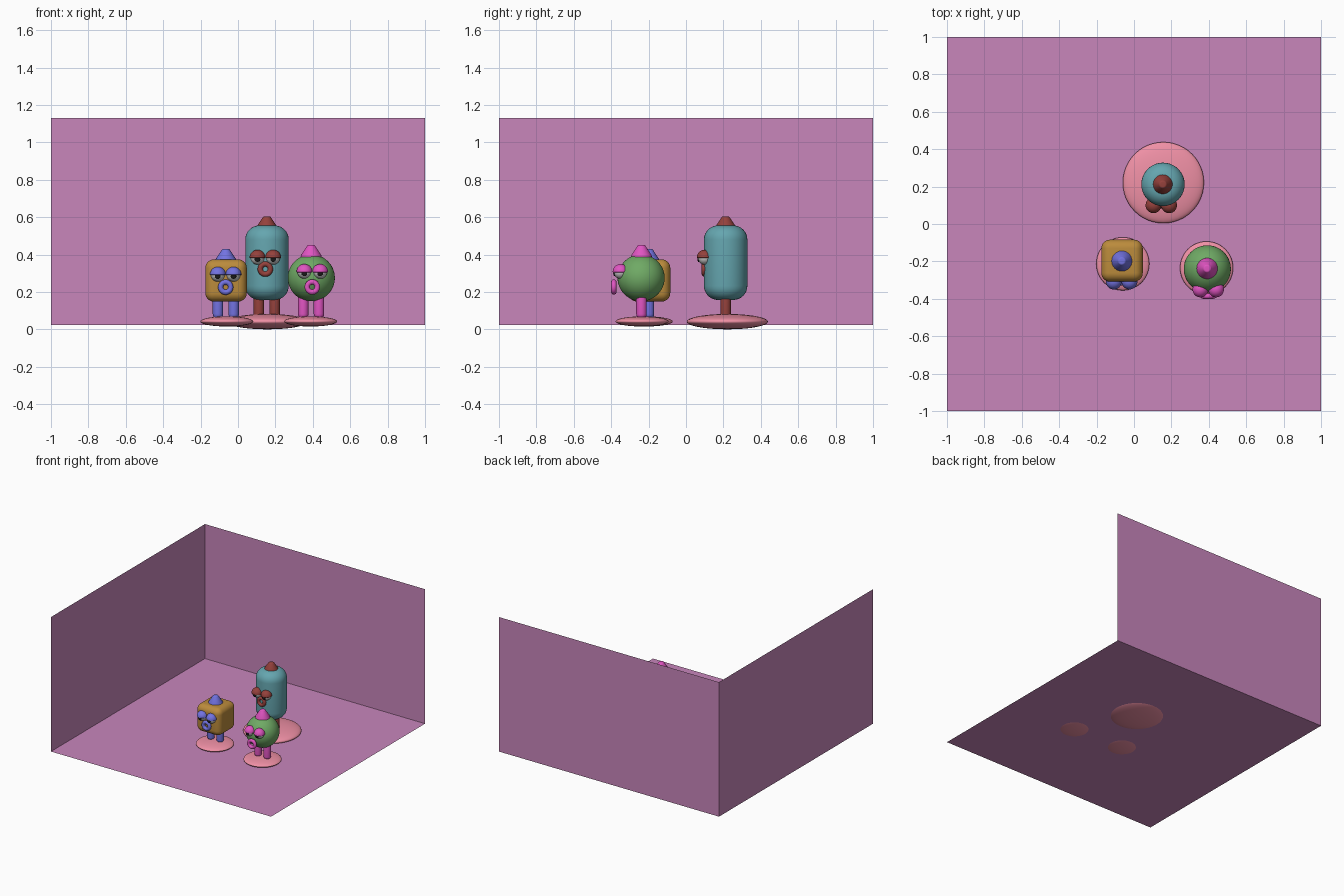
import bpy, bmesh
from math import sin, cos, pi, radians

if "Cube" in bpy.data.objects:
    bpy.data.objects.remove(bpy.data.objects["Cube"])

def material(name, r, g, b):
    m = bpy.data.materials.new(name)
    m.diffuse_color = (r, g, b, 1)
    m.use_nodes = True
    m.node_tree.nodes["Principled BSDF"].inputs["Base Color"].default_value = m.diffuse_color
    return m

ROOM = material("room_pink", .58, .24, .50)
DISC = material("disc_pink", .87, .28, .38)
CYAN = material("cyan", .13, .38, .43)
ORANGE = material("orange", .50, .26, .045)
GREEN = material("green", .16, .40, .13)
RED = material("red", .30, .053, .045)
BLUE = material("blue", .17, .17, .75)
MAGENTA = material("magenta", .75, .09, .54)
WHITE = material("eye_white", .75, .75, .75)
BLACK = material("pupil_black", .01, .01, .01)

def finish(name, mat, angle=40):
    o = bpy.context.object
    o.name = name
    o.data.materials.append(mat)
    bpy.ops.object.shade_smooth_by_angle(angle=radians(angle))
    return o

def ball(name, loc, radii, mat):
    bpy.ops.mesh.primitive_uv_sphere_add(segments=48, ring_count=24, location=loc)
    bpy.context.object.scale = radii
    bpy.ops.object.transform_apply(location=False, rotation=False, scale=True)
    return finish(name, mat)

def lathe(name, loc, profile, mat, n=40):
    """Revolve (radius, height) points running bottom to top about z."""
    bm = bmesh.new()
    rings = []
    for r, z in profile:
        if r < 1e-5:
            rings.append([bm.verts.new((0, 0, z))] * n)
        else:
            rings.append([bm.verts.new((r * cos(2 * pi * i / n), r * sin(2 * pi * i / n), z))
                          for i in range(n)])
    for a, b in zip(rings, rings[1:]):
        for i in range(n):
            j = (i + 1) % n
            quad = list(dict.fromkeys((a[i], a[j], b[j], b[i])))
            bm.faces.new(quad)
    me = bpy.data.meshes.new(name)
    bm.to_mesh(me)
    bm.free()
    o = bpy.data.objects.new(name, me)
    o.location = loc
    bpy.context.collection.objects.link(o)
    bpy.ops.object.select_all(action='DESELECT')
    o.select_set(True)
    bpy.context.view_layer.objects.active = o
    return finish(name, mat)

def arc(cr, cz, r, a0, a1, n=8):
    return [(cr + r * cos(radians(a0 + (a1 - a0) * i / n)),
             cz + r * sin(radians(a0 + (a1 - a0) * i / n))) for i in range(n + 1)]

def pill(radius, z0, z1, rnd):
    p = arc(radius - rnd, z0 + rnd, rnd, -90, 0) + arc(radius - rnd, z1 - rnd, rnd, 0, 90)
    if radius - rnd > 1e-5:
        p = [(0, z0)] + p + [(0, z1)]
    return p

def trimmings(tag, cx, cy, mat, hat_z, face_x, eye_y, eye_z, mouth_y, mouth_z):
    # hat: short cone with a rounded tip
    lathe(tag + "_hat", (cx, cy, hat_z),
          [(0, -.02), (.05, -.02), (.056, -.012), (.054, 0), (.026, .042)]
          + arc(.012, .042, .012, 20, 90, 5) + [(0, .054)], mat)
    for side, s in (("left", -1), ("right", 1)):
        # legs
        lathe(f"{tag}_{side}_leg", (cx + s * .042, cy, 0), pill(.028, .055, .195, .028), mat)
        # eyes: ball, pupil and half-dome lid
        ex = face_x + s * .042
        ball(f"{tag}_{side}_eyeball", (ex, eye_y, eye_z), (.037,) * 3, WHITE)
        ball(f"{tag}_{side}_pupil", (ex, eye_y - .033, eye_z - .008), (.015, .006, .015), BLACK)
        lathe(f"{tag}_{side}_eyelid", (ex, eye_y, eye_z),
              [(0, -.003), (.039, -.003)] + arc(0, 0, .042, 0, 90, 12), mat)
    # ring mouth
    bpy.ops.mesh.primitive_torus_add(major_segments=40, minor_segments=16, major_radius=.027,
                                     minor_radius=.014, location=(face_x, mouth_y, mouth_z),
                                     rotation=(pi / 2, 0, 0))
    finish(tag + "_mouth", mat)

# room: floor, back wall, left wall
F, T = .025, 1.13
for name, pts in (("floor", [(-1, -1, F), (1, -1, F), (1, 1, F), (-1, 1, F)]),
                  ("back_wall", [(-1, 1, F), (1, 1, F), (1, 1, T), (-1, 1, T)]),
                  ("left_wall", [(-1, -1, F), (-1, 1, F), (-1, 1, T), (-1, -1, T)])):
    me = bpy.data.meshes.new(name)
    me.from_pydata(pts, [], [(0, 1, 2, 3)])
    me.materials.append(ROOM)
    bpy.context.collection.objects.link(bpy.data.objects.new(name, me))

# standing discs
ball("tall_disc", (.157, .221, .042), (.217, .217, .041), DISC)
ball("square_disc", (-.06, -.213, .043), (.142, .142, .027), DISC)
ball("round_disc", (.388, -.235, .043), (.142, .142, .027), DISC)

# tall rounded-cylinder figure
lathe("tall_body", (.155, .212, 0), pill(.116, .158, .556, .075), CYAN)
trimmings("tall", .154, .212, RED, .551, .146, .1, .384, .098, .323)

# rounded-cube figure
bpy.ops.mesh.primitive_cube_add(size=1, location=(-.064, -.196, .262))
cube = bpy.context.object
cube.scale = (.222, .224, .226)
bpy.ops.object.transform_apply(location=False, rotation=False, scale=True)
bevel = cube.modifiers.new("round", 'BEVEL')
bevel.width = .047
bevel.segments = 8
bpy.ops.object.modifier_apply(modifier="round")
finish("square_body", ORANGE)
trimmings("square", -.065, -.198, BLUE, .377, -.066, -.308, .293, -.315, .226)

# ball-shaped figure
ball("round_body", (.392, -.24, .276), (.126, .126, .125), GREEN)
trimmings("round", .391, -.238, MAGENTA, .398, .397, -.35, .308, -.386, .227)
